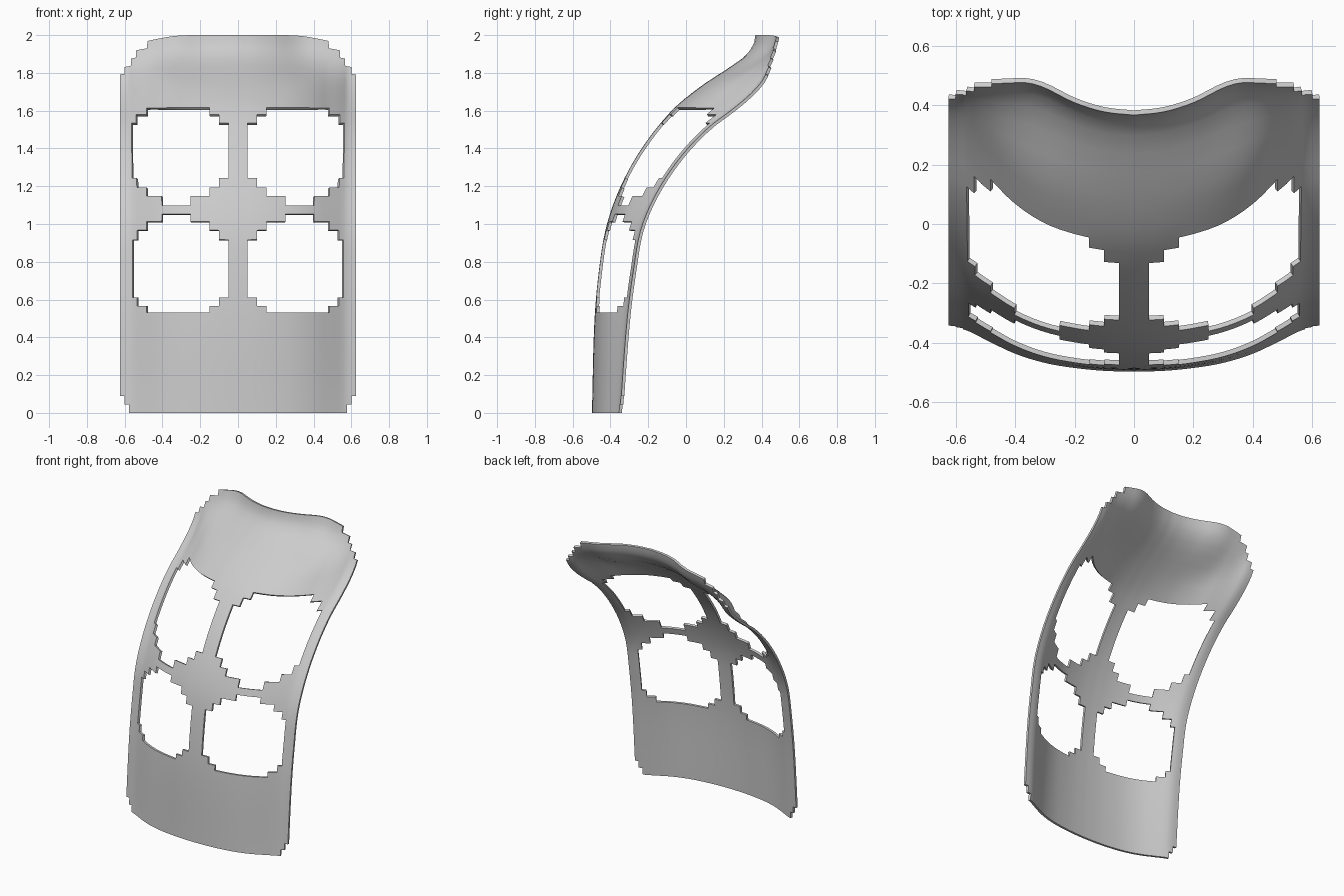
import bpy
import bmesh
from math import radians

if "Cube" in bpy.data.objects:
    bpy.data.objects.remove(bpy.data.objects["Cube"])


def curve(points):
    """Smooth interpolation through (t, value) points."""
    n = len(points)
    slopes = []
    for i in range(n):
        a, b = points[max(i - 1, 0)], points[min(i + 1, n - 1)]
        slopes.append((b[1] - a[1]) / (b[0] - a[0]))

    def at(t):
        t = min(max(t, points[0][0]), points[-1][0])
        i = 0
        while i < n - 2 and t > points[i + 1][0]:
            i += 1
        (t0, v0), (t1, v1) = points[i], points[i + 1]
        h = t1 - t0
        s = (t - t0) / h
        return ((1 + 2 * s) * (1 - s) ** 2 * v0 + s * (1 - s) ** 2 * h * slopes[i]
                + s * s * (3 - 2 * s) * v1 + s * s * (s - 1) * h * slopes[i + 1])
    return at


# Side profiles: depth against height at the middle and at the outer edge
middle = curve([(0, -.49), (.5, -.476), (.8, -.447), (1, -.41), (1.2, -.337),
                (1.4, -.225), (1.6, -.065), (1.72, .08), (1.8, .2),
                (1.88, .315), (1.95, .366), (2, .375)])
edge = curve([(0, -.341), (.49, -.304), (.77, -.268), (.98, -.228), (1.18, -.138),
              (1.365, -.01), (1.51, .13), (1.6, .25), (1.69, .355),
              (1.77, .42), (1.9, .47), (2, .487)])
# Cross-sections: share of the wrap reached at each distance from the middle
wrap = curve([(0, 0), (.1, .02), (.2, .085), (.3, .2), (.4, .41),
              (.5, .73), (.55, .9), (.58, .97), (.625, 1)])
lip_wrap = curve([(0, 0), (.1, .1), (.2, .38), (.3, .83), (.36, .99), (.42, 1), (.625, 1)])
# Rounded top corners and the slight droop of the top edge
corner = curve([(0, 2.02), (.3, 2.02), (.43, 1.985), (.475, 1.95),
                (.52, 1.91), (.56, 1.855), (.625, 1.775)])
droop = curve([(0, 0), (.3, .004), (.44, .025), (.625, .07)])

# Stepped windows as rows: bottom, top, inner x, outer x
windows = [(.53, .565, .15, .48), (.565, .61, .1, .53), (.61, .915, .05, .555),
           (.915, .965, .1, .53), (.965, 1.01, .15, .48), (1.01, 1.05, .25, .4),
           (1.095, 1.145, .25, .4), (1.145, 1.19, .15, .48), (1.19, 1.24, .1, .53),
           (1.24, 1.53, .05, .555), (1.53, 1.575, .1, .53), (1.575, 1.61, .15, .48)]


def is_open(x, z):
    x = abs(x)
    if any(lo < z < hi and a < x < b for lo, hi, a, b in windows):
        return True
    if (z < .045 and x > .575) or (z < .09 and x > .6):
        return True
    return z > 1.7 and z > corner(x)


def sag(x, z):
    return z - droop(abs(x)) * max(0, (z - 1.61) / .39)


def surface(x, z):
    z = sag(x, z)
    t = min(max((z - 1.72) / .28, 0), 1)
    t = t * t * (3 - 2 * t)
    share = wrap(abs(x)) * (1 - t) + lip_wrap(abs(x)) * t
    # window sides splay slightly with height
    spread = 1 + .018 * max(0, z - 1) if .5 < abs(x) < .57 else 1
    return x * spread, middle(z) + (edge(z) - middle(z)) * share, z


# Grid lines follow the window steps, with long gaps subdivided
def fill(marks, step):
    lines = []
    for a, b in zip(marks, marks[1:]):
        k = max(1, round((b - a) / step))
        lines += [a + (b - a) * i / k for i in range(k)]
    return lines + [marks[-1]]


half = fill([0, .05, .1, .15, .25, .4, .48, .53, .555, .575, .6, .625], .028)
columns = [-x for x in reversed(half[1:])] + half
marks = sorted({z for w in windows for z in w[:2]} | {0, .045, .09, 2})
rows = fill(marks, .043)

# Curved shell with openings
bm = bmesh.new()
grid = [[bm.verts.new(surface(x, z)) for x in columns] for z in rows]
for j in range(len(rows) - 1):
    for i in range(len(columns) - 1):
        x = (columns[i] + columns[i + 1]) / 2
        z = (rows[j] + rows[j + 1]) / 2
        if not is_open(x, sag(x, z) if z > 1.61 else z):
            bm.faces.new((grid[j][i], grid[j][i + 1], grid[j + 1][i + 1], grid[j + 1][i]))
bmesh.ops.delete(bm, geom=[v for v in bm.verts if not v.link_faces], context='VERTS')
mesh = bpy.data.meshes.new("curved_panel")
bm.to_mesh(mesh)
bm.free()
panel = bpy.data.objects.new("curved_panel", mesh)
bpy.context.collection.objects.link(panel)

# Plain grey finish
grey = bpy.data.materials.new("light_grey")
grey.use_nodes = True
colour = (.6, .6, .6, 1)
grey.diffuse_color = colour
grey.node_tree.nodes["Principled BSDF"].inputs["Base Color"].default_value = colour
mesh.materials.append(grey)

# Sheet thickness and smooth shading with crisp rims
bpy.ops.object.select_all(action='DESELECT')
panel.select_set(True)
bpy.context.view_layer.objects.active = panel
thickness = panel.modifiers.new("thickness", 'SOLIDIFY')
thickness.thickness = .016
thickness.offset = 0
bpy.ops.object.modifier_apply(modifier="thickness")
bpy.ops.object.shade_smooth_by_angle(angle=radians(40))
